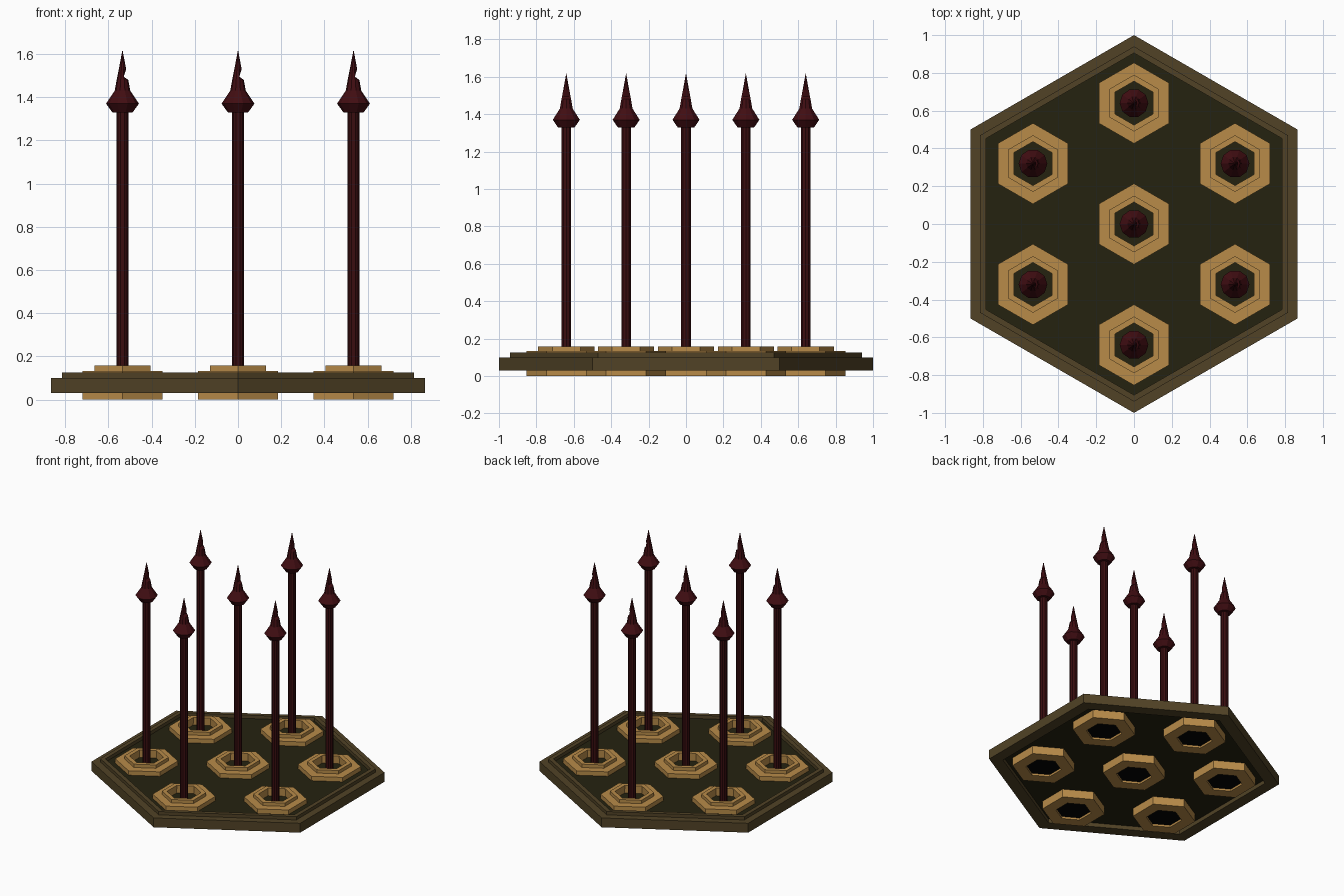
import bpy, bmesh, math

if "Cube" in bpy.data.objects:
    bpy.data.objects.remove(bpy.data.objects["Cube"])


def material(name, rgb):
    m = bpy.data.materials.new(name)
    m.diffuse_color = (*rgb, 1)
    m.use_nodes = True
    m.node_tree.nodes["Principled BSDF"].inputs["Base Color"].default_value = m.diffuse_color
    return m


TAN = material("tan brass", (0.48, 0.26, 0.066))
BROWN = material("dark olive brown", (0.082, 0.055, 0.019))
GREEN = material("deep green", (0.018, 0.0165, 0.005))
RED = material("dark red", (0.052, 0.004, 0.006))
SHAFT = material("dark maroon", (0.042, 0.004, 0.005))
BLACK = material("black", (0.001, 0.001, 0.001))


def lathe(name, profile, sides, phase, mat, loc=(0, 0), closed=False):
    """Flat-sided turned solid from (radius, z) points; closed joins last to first."""
    bm = bmesh.new()
    rings = []
    for r, z in profile:
        if r == 0:
            rings.append([bm.verts.new((0, 0, z))] * sides)
        else:
            a = [phase + 2 * math.pi * i / sides for i in range(sides)]
            rings.append([bm.verts.new((r * math.cos(t), r * math.sin(t), z)) for t in a])
    pairs = list(zip(rings, rings[1:]))
    if closed:
        pairs.append((rings[-1], rings[0]))
    for lo, hi in pairs:
        for i in range(sides):
            j = (i + 1) % sides
            bm.faces.new(list(dict.fromkeys((lo[i], lo[j], hi[j], hi[i]))))
    if not closed:
        for ring in (rings[0], rings[-1]):
            if len(set(ring)) > 2:
                bm.faces.new(ring)
    bmesh.ops.recalc_face_normals(bm, faces=bm.faces)
    me = bpy.data.meshes.new(name)
    bm.to_mesh(me)
    bm.free()
    me.materials.append(mat)
    ob = bpy.data.objects.new(name, me)
    ob.location = (*loc, 0)
    bpy.context.collection.objects.link(ob)
    return ob


HEX = math.pi / 2

# stepped hexagonal frame and its floor
lathe("base_frame", [(0.905, 0.03), (1, 0.03), (1, 0.1), (0.94, 0.1),
                     (0.94, 0.125), (0.905, 0.125)], 6, HEX, BROWN, closed=True)
lathe("base_floor", [(0.91, 0.06), (0.91, 0.1)], 6, HEX, GREEN)

# one spike in the middle, six around it
spots = [(0, 0)] + [(0.64 * math.cos(a), 0.64 * math.sin(a))
                    for a in (math.radians(30 + 60 * k) for k in range(6))]
spots = [(x * 0.965, y) for x, y in spots]

for n, p in enumerate(spots):
    # hexagonal socket, open in the middle, with a dark plug underneath
    lathe(f"socket_{n}", [(0.122, 0), (0.214, 0), (0.214, 0.133), (0.15, 0.133),
                          (0.15, 0.158), (0.116, 0.158)], 6, HEX, TAN, p, closed=True)
    lathe(f"socket_plug_{n}", [(0.124, 0.015), (0.124, 0.05)], 6, HEX, BLACK, p)
    # shaft
    lathe(f"spike_shaft_{n}", [(0.027, 0.09), (0.027, 1.34)], 10, 0, SHAFT, p)
    # spear head with a nick on the +x side
    head = lathe(f"spike_head_{n}", [(0.047, 1.33), (0.076, 1.37), (0.036, 1.43),
                                     (0.027, 1.48), (0.024, 1.495), (0.017, 1.53),
                                     (0, 1.62)], 10, 0, RED, p)
    for v in head.data.vertices:
        if abs(v.co.z - 1.495) < 0.002 and v.co.x > 0.006:
            v.co.x = 0.006
